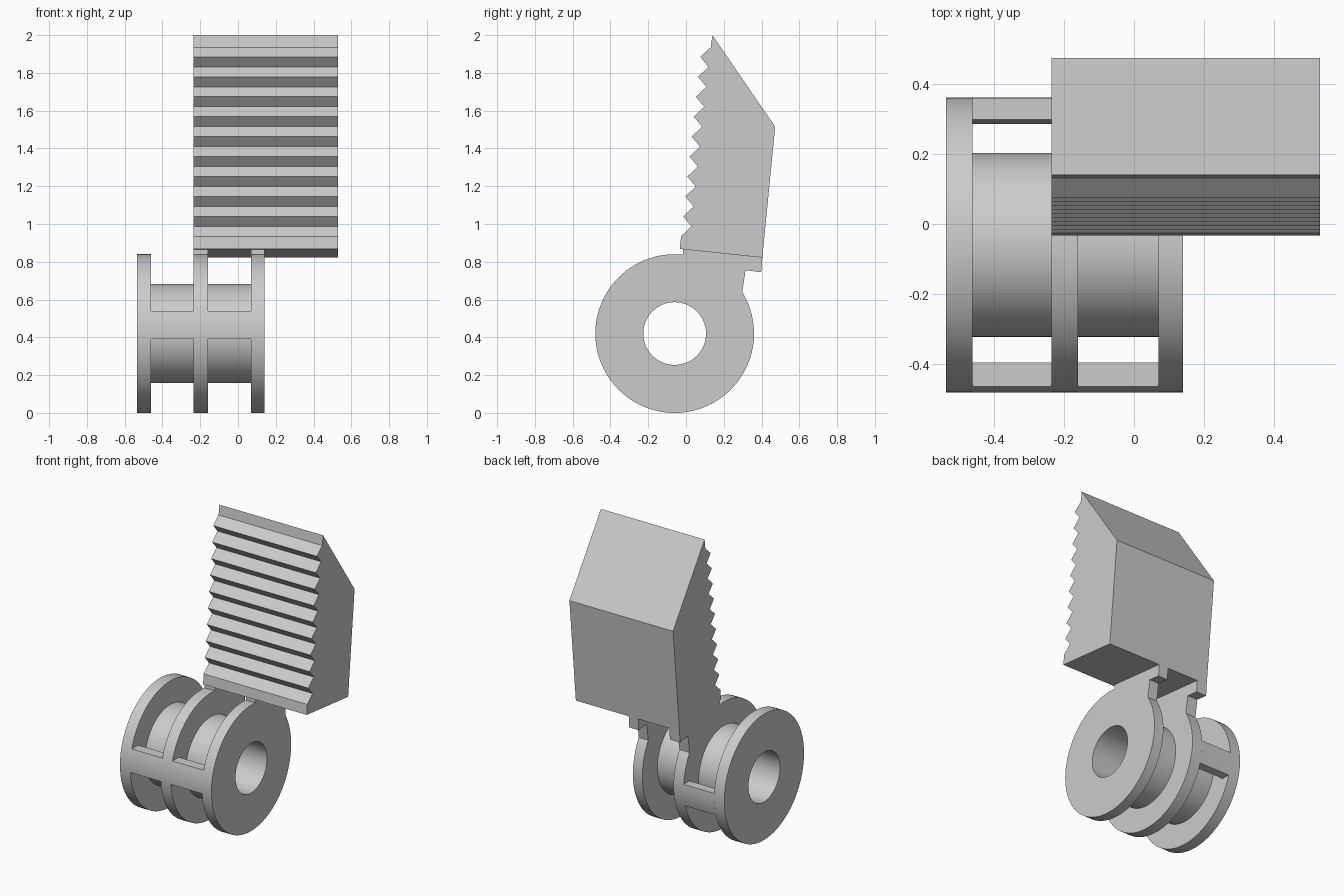
import bpy, bmesh, math

if "Cube" in bpy.data.objects:
    bpy.data.objects.remove(bpy.data.objects["Cube"], do_unlink=True)

grey = bpy.data.materials.new("light_grey")
grey.use_nodes = True
colour = (0.6, 0.6, 0.6, 1)
grey.diffuse_color = colour
grey.node_tree.nodes["Principled BSDF"].inputs["Base Color"].default_value = colour

# Spool axis runs along x through this (y, z) point
AXIS_Y, AXIS_Z, RIM, HUB, BORE = -0.06, 0.42, 0.42, 0.262, 0.166
DISCS = [(-0.535, -0.46), (-0.235, -0.16), (0.07, 0.14)]


def finish(name, bm):
    bmesh.ops.recalc_face_normals(bm, faces=bm.faces)
    mesh = bpy.data.meshes.new(name)
    bm.to_mesh(mesh)
    bm.free()
    mesh.materials.append(grey)
    obj = bpy.data.objects.new(name, mesh)
    bpy.context.collection.objects.link(obj)
    bpy.ops.object.select_all(action="DESELECT")
    obj.select_set(True)
    bpy.context.view_layer.objects.active = obj
    bpy.ops.object.shade_smooth_by_angle(angle=math.radians(20))
    return obj


def prism(name, outline, x0, x1):
    """Extrude a (y, z) outline along x."""
    bm = bmesh.new()
    face = bm.faces.new([bm.verts.new((x0, y, z)) for y, z in outline])
    new = bmesh.ops.extrude_face_region(bm, geom=[face])["geom"]
    verts = [v for v in new if isinstance(v, bmesh.types.BMVert)]
    bmesh.ops.translate(bm, verts=verts, vec=(x1 - x0, 0, 0))
    return finish(name, bm)


def rim_arc(start, end, radius=RIM, steps=12):
    """Points on the disc rim between two angles in degrees."""
    angles = [math.radians(start + (end - start) * i / steps) for i in range(steps + 1)]
    return [(AXIS_Y + radius * math.cos(a), AXIS_Z + radius * math.sin(a)) for a in angles]


# Spool: three discs on a hollow hub, turned as one section
section = [(DISCS[0][0], BORE)]
for i, (a, b) in enumerate(DISCS):
    if i:
        section.append((a, HUB))
    section += [(a, RIM), (b, RIM)]
    if i < len(DISCS) - 1:
        section.append((b, HUB))
section.append((DISCS[-1][1], BORE))

bm = bmesh.new()
ring = [bm.verts.new((x, AXIS_Y, AXIS_Z + r)) for x, r in section]
edges = [bm.edges.new((ring[i], ring[(i + 1) % len(ring)])) for i in range(len(ring))]
bmesh.ops.spin(bm, geom=ring + edges, cent=(0, AXIS_Y, AXIS_Z), axis=(1, 0, 0),
               angle=math.tau, steps=96, use_duplicate=False)
bmesh.ops.remove_doubles(bm, verts=bm.verts, dist=0.0001)
finish("spool", bm)

# Bars bridging the discs, flush with the rim
front_bar = rim_arc(163.4, 184.1) + [(-0.395, 0.39), (-0.395, 0.54)]
back_bar = rim_arc(4.1, -16.6) + [(0.285, 0.30), (0.297, 0.45)]
gaps = [(DISCS[i][1], DISCS[i + 1][0]) for i in range(2)]
for i, gap in enumerate(gaps):
    prism(f"front_bar_{i + 1}", front_bar, *gap)
prism("back_bar", back_bar, *gaps[0])

# Hooked lugs joining two of the discs to the block
lug = rim_arc(31.4, 83.9, RIM - 0.001)
lug += [(-0.015, 0.866), (0.404, 0.822), (0.398, 0.745), (0.315, 0.755)]
for i, disc in enumerate(DISCS[1:]):
    prism(f"lug_{i + 1}", lug, *disc)

# Block with a sloped back and a row of teeth down its front
TEETH, PITCH, LEAN = 9, 0.1056, 0.1065
block = [(-0.033, 0.868), (0.404, 0.822), (0.472, 1.515), (0.14, 2.0), (0.131, 1.935)]
for i in range(TEETH):
    drop = i * PITCH
    block.append((0.075 - drop * LEAN, 1.885 - drop))
    block.append((0.119 - drop * LEAN, 1.832 - drop))
block.append((-0.026, 0.935))
prism("toothed_block", block, DISCS[1][0], 0.53)
